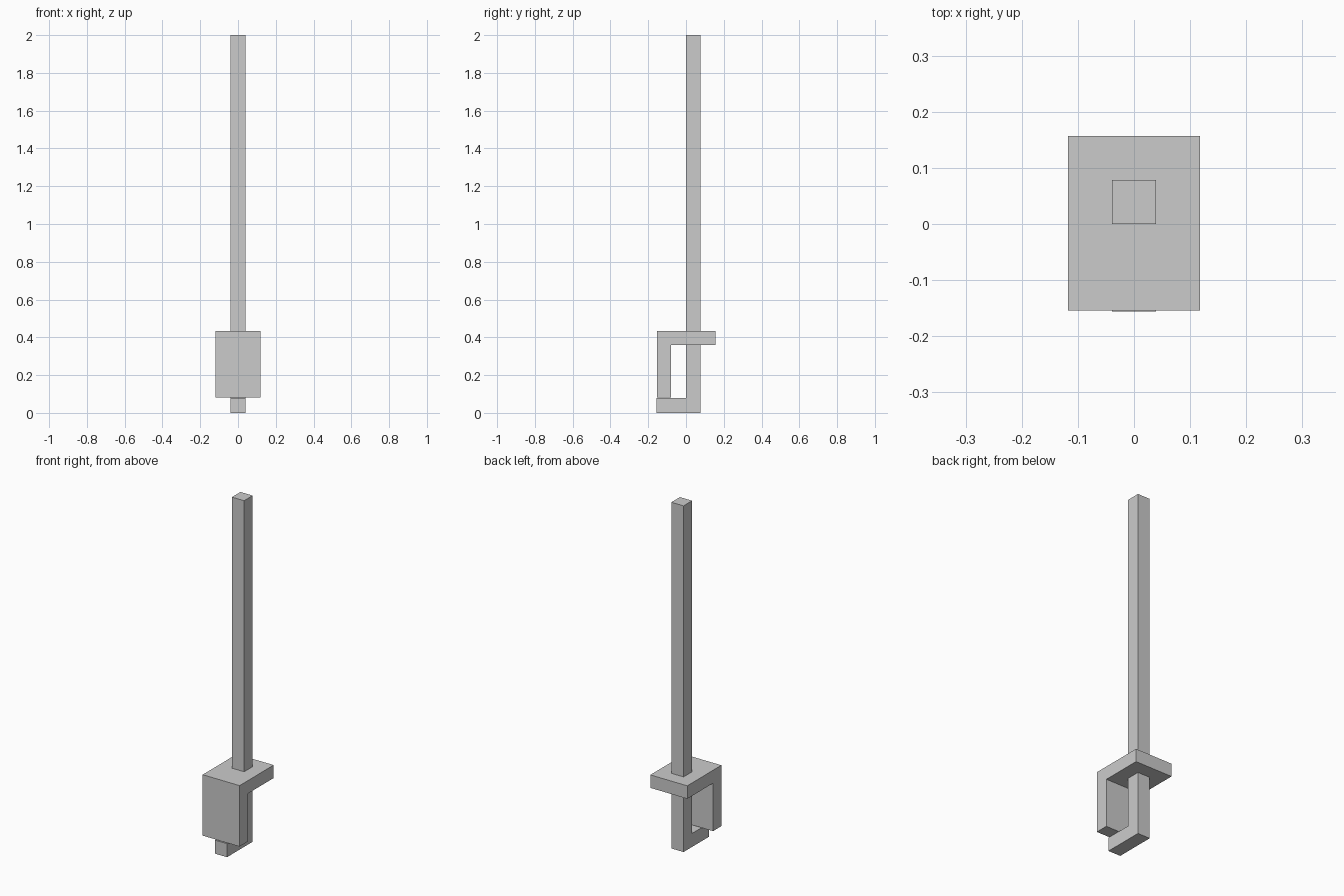
import bpy, bmesh

if "Cube" in bpy.data.objects:
    bpy.data.objects.remove(bpy.data.objects["Cube"])


def extrude_profile(name, points, half_width):
    """Closed (y, z) profile extruded symmetrically along x."""
    bm = bmesh.new()
    face = bm.faces.new([bm.verts.new((-half_width, y, z)) for y, z in points])
    ext = bmesh.ops.extrude_face_region(bm, geom=[face])
    moved = [v for v in ext["geom"] if isinstance(v, bmesh.types.BMVert)]
    bmesh.ops.translate(bm, verts=moved, vec=(2 * half_width, 0, 0))
    bmesh.ops.recalc_face_normals(bm, faces=bm.faces)
    mesh = bpy.data.meshes.new(name)
    bm.to_mesh(mesh)
    bm.free()
    obj = bpy.data.objects.new(name, mesh)
    bpy.context.collection.objects.link(obj)
    return obj


T = 0.078  # common bar thickness

# Tall square shaft with a short foot reaching forward
extrude_profile("shaft_and_foot", [
    (-0.156, 0), (T, 0), (T, 2), (0, 2), (0, T), (-0.156, T)], T / 2)

# Wide guard plate with a front panel hanging down
extrude_profile("guard", [
    (-0.154, 0.082), (-0.154 + 0.075, 0.082), (-0.154 + 0.075, 0.359),
    (0.157, 0.359), (0.157, 0.434), (-0.154, 0.434)], 0.118)
